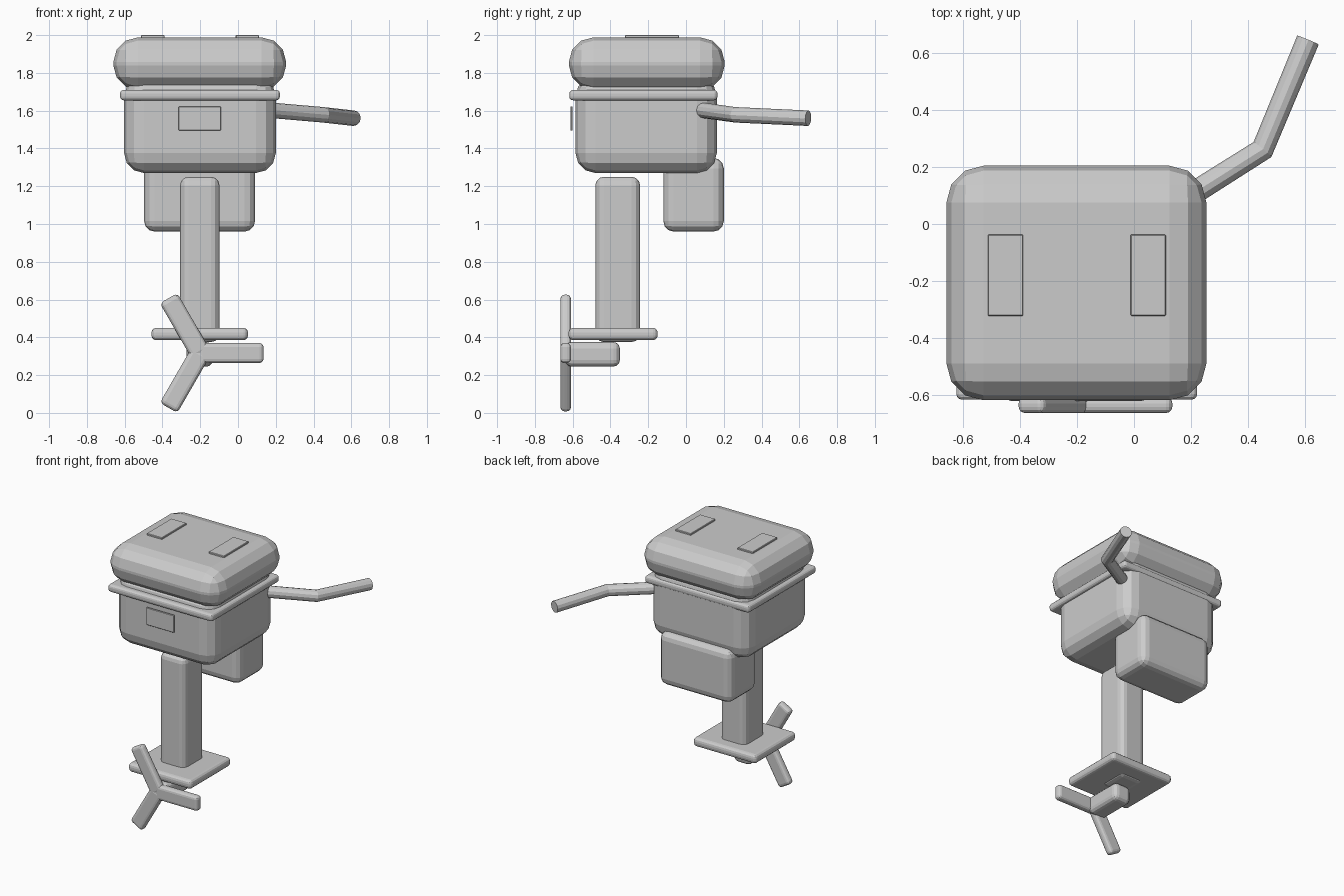
import bpy, math
from mathutils import Matrix

if "Cube" in bpy.data.objects:
    bpy.data.objects.remove(bpy.data.objects["Cube"])


def box(name, x, y, z, bevel, segments=3):
    """Rounded box from its (min, max) extents on each axis."""
    bpy.ops.mesh.primitive_cube_add(size=1)
    ob = bpy.context.object
    ob.name = name
    size = [b - a for a, b in (x, y, z)]
    mid = [(a + b) / 2 for a, b in (x, y, z)]
    ob.data.transform(Matrix.Translation(mid) @ Matrix.Diagonal((*size, 1)))
    if bevel:
        mod = ob.modifiers.new("Bevel", "BEVEL")
        mod.width, mod.segments = bevel, segments
    return ob


# engine housing
box("top_cowl", (-0.66, 0.255), (-0.62, 0.205), (1.71, 1.988), 0.13)
box("cowl_seam_rim", (-0.625, 0.222), (-0.618, 0.167), (1.655, 1.71), 0.02)
box("engine_body", (-0.603, 0.2), (-0.585, 0.163), (1.27, 1.78), 0.105)
box("front_plate", (-0.315, -0.09), (-0.612, -0.6), (1.495, 1.622), 0.003, 1)

# vents on the cowl
for side, x in (("left", -0.452), ("right", 0.05)):
    box(f"vent_{side}", (x - 0.062, x + 0.062), (-0.323, -0.037),
        (1.98, 2.0), 0.003, 1)

# mount and lower unit
box("transom_bracket", (-0.497, 0.09), (-0.12, 0.2), (0.96, 1.35), 0.055)
box("drive_leg", (-0.307, -0.098), (-0.48, -0.243), (0.375, 1.25), 0.045)
box("cavitation_plate", (-0.458, 0.053), (-0.622, -0.15), (0.385, 0.45), 0.025)
box("gearcase", (-0.272, -0.132), (-0.64, -0.35), (0.245, 0.375), 0.035)

# three propeller blades fanned around the hub
for i in range(3):
    blade = box(f"propeller_blade_{i + 1}", (-0.01, 0.335), (-0.028, 0.028),
                (-0.0535, 0.0535), 0.022)
    blade.location = (-0.2, -0.637, 0.317)
    blade.rotation_euler.y = i * math.tau / 3

# bent tiller handle
curve = bpy.data.curves.new("tiller_handle", "CURVE")
curve.dimensions = "3D"
curve.bevel_depth = 0.041
curve.bevel_resolution = 4
curve.use_fill_caps = True
spline = curve.splines.new("POLY")
path = [(0.14, 0.065, 1.605), (0.452, 0.262, 1.578), (0.612, 0.647, 1.56)]
spline.points.add(len(path) - 1)
for point, co in zip(spline.points, path):
    point.co = (*co, 1)
spline.use_smooth = False
bpy.context.collection.objects.link(bpy.data.objects.new("tiller_handle", curve))
